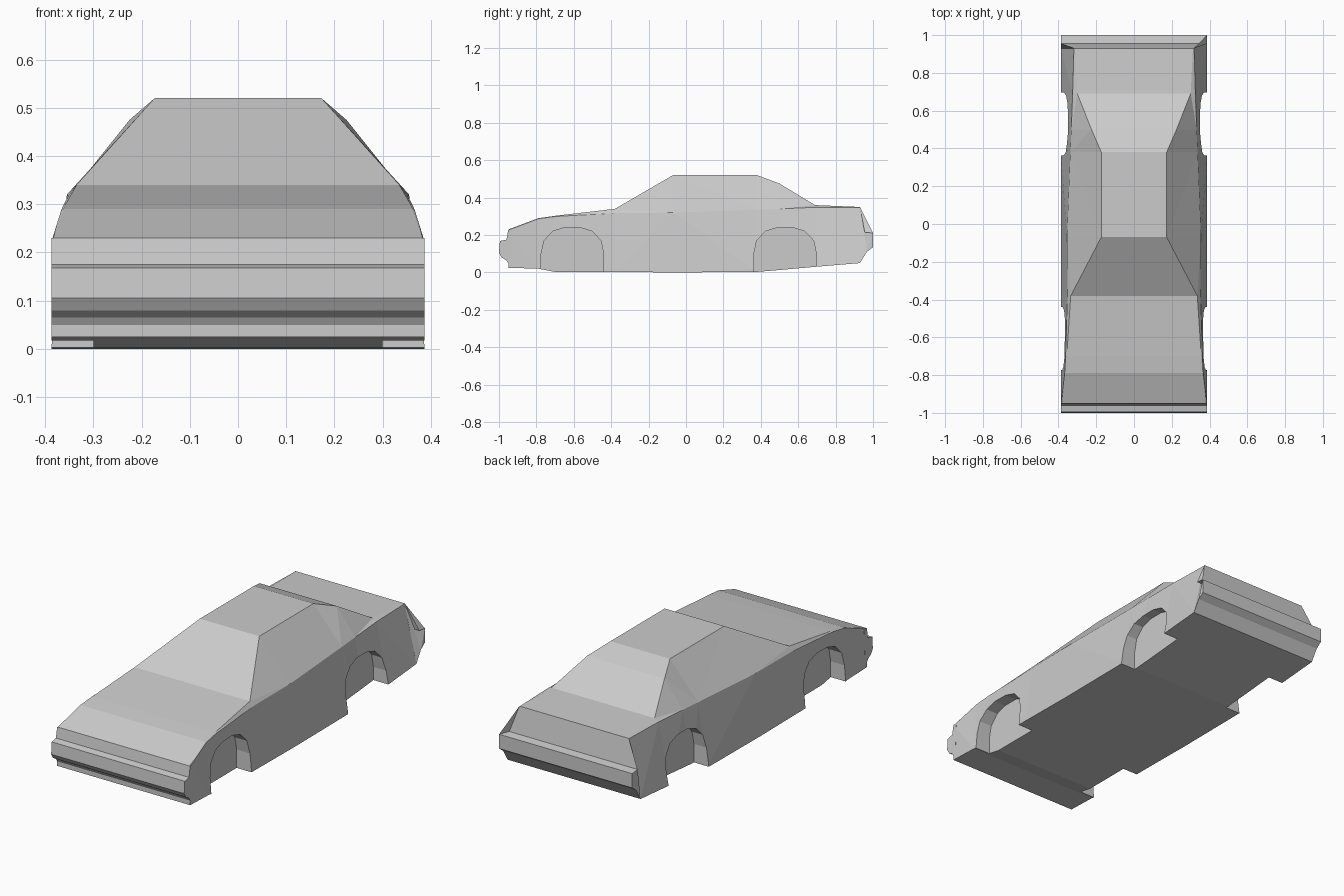
import bpy
import bmesh

if "Cube" in bpy.data.objects:
    bpy.data.objects.remove(bpy.data.objects["Cube"], do_unlink=True)

paint = bpy.data.materials.new("light_grey_paint")
paint.use_nodes = True
grey = (0.6, 0.6, 0.6, 1.0)
paint.diffuse_color = grey
paint.node_tree.nodes["Principled BSDF"].inputs["Base Color"].default_value = grey


def loft(name, rings):
    """Skin a list of equal closed rings into a capped, flat-shaded solid."""
    bm = bmesh.new()
    loops = [[bm.verts.new(p) for p in ring] for ring in rings]
    for a, b in zip(loops, loops[1:]):
        for i in range(len(a)):
            j = (i + 1) % len(a)
            bm.faces.new((a[i], a[j], b[j], b[i]))
    bm.faces.new(loops[0])
    bm.faces.new(loops[-1])
    bmesh.ops.triangulate(bm, faces=bm.faces[:])
    bmesh.ops.recalc_face_normals(bm, faces=bm.faces[:])
    mesh = bpy.data.meshes.new(name)
    bm.to_mesh(mesh)
    bm.free()
    mesh.materials.append(paint)
    obj = bpy.data.objects.new(name, mesh)
    bpy.context.collection.objects.link(obj)
    return obj


def cross_bar(name, profile):
    """Span a (half width, y, z) profile across the car."""
    return loft(name, [[(s * x, y, z) for x, y, z in profile] for s in (-1, 1)])


W = 0.387

# Body shell: y, sill height, belt x and z, top edge x and z
stations = [
    (-0.95, 0.025, 0.386, 0.226, 0.383, 0.23),
    (-0.79, 0.02, 0.367, 0.287, 0.362, 0.29),
    (-0.70, 0.003, 0.362, 0.299, 0.356, 0.303),
    (-0.38, 0.003, 0.352, 0.317, 0.335, 0.34),
    (-0.07, 0.0, 0.355, 0.32, 0.173, 0.52),
    (0.38, 0.003, 0.337, 0.335, 0.173, 0.52),
    (0.50, 0.013, 0.332, 0.34, 0.225, 0.475),
    (0.69, 0.03, 0.325, 0.348, 0.30, 0.36),
    (0.93, 0.05, 0.318, 0.348, 0.312, 0.35),
]
rings = []
for y, sill, bx, bz, tx, tz in stations:
    half = [(W, sill), (bx, bz), (tx, tz)]
    rings.append([(x, y, z) for x, z in half] + [(-x, y, z) for x, z in reversed(half)])
body = loft("body_shell", rings)

# Nose and tail panels with their bumpers
cross_bar("front_bumper", [
    (W, -0.95, 0.23), (W, -0.96, 0.175), (W, -0.995, 0.168), (W, -1.0, 0.105),
    (W, -0.985, 0.08), (W, -0.96, 0.065), (W, -0.935, 0.025), (W, -0.93, 0.22)])
cross_bar("rear_bumper", [
    (W, 0.93, 0.05), (W, 0.967, 0.11), (W, 1.0, 0.135), (W, 1.0, 0.21),
    (W, 0.955, 0.215), (0.318, 0.93, 0.35)])

# Open wheel wells cut into both sides
arch_half = [(0.167, -0.05), (0.167, 0.1), (0.152, 0.17), (0.105, 0.22), (0.04, 0.24)]
arch = arch_half + [(-y, z) for y, z in reversed(arch_half)]
for end, centre in (("front", -0.607), ("rear", 0.53)):
    for side, s in (("left", 1), ("right", -1)):
        cutter = loft(f"{end}_{side}_wheel_well_cutter",
                      [[(s * x, centre + y, z) for y, z in arch] for x in (0.30, 0.45)])
        cutter.hide_render = True
        cutter.display_type = 'WIRE'
        cut = body.modifiers.new(f"{end}_{side}_wheel_well", 'BOOLEAN')
        cut.operation = 'DIFFERENCE'
        cut.solver = 'EXACT'
        cut.object = cutter
